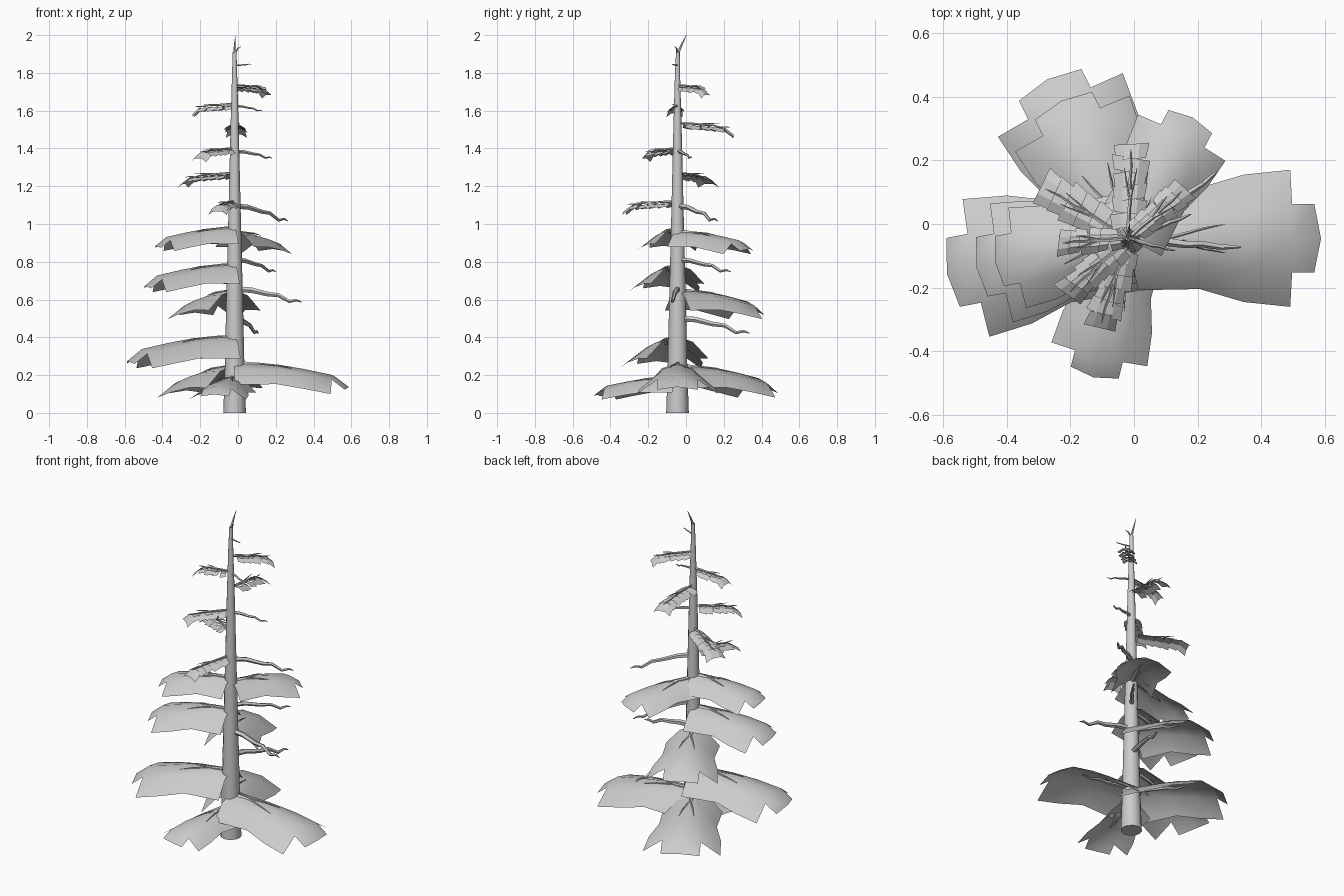
import bpy, bmesh, math, random
from mathutils import Vector

if "Cube" in bpy.data.objects:
    bpy.data.objects.remove(bpy.data.objects["Cube"])

random.seed(4)
CX, CY = -0.018, -0.045


def finish(name, bm, angle=40, normals=True):
    if normals:
        bmesh.ops.recalc_face_normals(bm, faces=bm.faces[:])
    me = bpy.data.meshes.new(name)
    bm.to_mesh(me)
    bm.free()
    ob = bpy.data.objects.new(name, me)
    bpy.context.collection.objects.link(ob)
    bpy.ops.object.select_all(action='DESELECT')
    ob.select_set(True)
    bpy.context.view_layer.objects.active = ob
    bpy.ops.object.shade_smooth_by_angle(angle=math.radians(angle))
    return ob


def tube(bm, pts, radii, sides=5):
    """Tapered tube through a few points."""
    pts = [Vector(p) for p in pts]
    rings = []
    for i, p in enumerate(pts):
        d = (pts[min(i + 1, len(pts) - 1)] - pts[max(i - 1, 0)]).normalized()
        ref = Vector((0, 1, 0)) if abs(d.z) > 0.7 else Vector((0, 0, 1))
        u = d.cross(ref).normalized()
        v = u.cross(d)
        rings.append([bm.verts.new(p + radii[i] * (u * math.cos(k * math.tau / sides)
                                                   + v * math.sin(k * math.tau / sides)))
                      for k in range(sides)])
    for a, b in zip(rings, rings[1:]):
        for k in range(sides):
            bm.faces.new((a[k], a[(k + 1) % sides], b[(k + 1) % sides], b[k]))
    bm.faces.new(rings[0][::-1])
    bm.faces.new(rings[-1])


def placer(a):
    """Local (along, across, height) to world, turned by a about the trunk."""
    c, s = math.cos(a), math.sin(a)
    return lambda r, w, z: Vector((CX + r * c - w * s, CY + r * s + w * c, z))


def crooked(bm, a, length, z0, drop, rad):
    """Drooping bare branch with a kinked end."""
    P = placer(a)
    shape = [(0, 0, 0), (.25, .006, -.08), (.5, -.008, -.4), (.66, .006, -.5),
             (.82, -.006, -1.0), (.93, .004, -.9), (1, .006, -1.05)]
    pts = [P(r * length, w * length, z0 + h * drop) for r, w, h in shape]
    tube(bm, pts, [rad * k for k in (1, .9, .75, .65, .55, .4, .15)])


def sheet(bm, grid):
    rows = [[bm.verts.new(p) for p in row] for row in grid]
    for a, b in zip(rows, rows[1:]):
        for k in range(len(a) - 1):
            bm.faces.new((a[k], b[k], b[k + 1], a[k + 1]))
    return rows


# Trunk and crooked leader
bm = bmesh.new()
tube(bm, [(CX, CY, 0), (CX, CY, .2), (CX, CY, .6), (CX, CY, 1), (CX, CY, 1.5),
          (CX, CY, 1.78), (CX, CY + .002, 1.91)],
     [.06, .053, .044, .034, .022, .014, .010], 12)
tube(bm, [(CX, CY, 1.9), (CX + .002, -.02, 1.955), (-.013, .002, 2.0)], [.008, .005, .001])
tube(bm, [(CX, CY, 1.9), (.0, -.05, 1.93), (.016, -.06, 1.94)], [.006, .004, .001])
finish("trunk", bm)

# Large drooping boughs: angle, length, height, half width
boughs = [(0, .605, .265, .215), (191, .58, .405, .22), (191, .485, .785, .19),
          (190, .425, .98, .16), (117, .56, .25, .22), (116, .48, .65, .20),
          (62, .43, .96, .155), (256, .45, .19, .155)]
for i, (deg, L, z0, w) in enumerate(boughs):
    a = math.radians(deg)
    P = placer(a)
    k = w / .215
    bm = bmesh.new()
    prof = [(0, .76, 0, .115), (.37, .74, -.008, .105), (.6, .93, -.032, .105), (.86, 1, -.065, .10)]
    grid = []
    for r, hw, h, dip in prof:
        grid.append([P(L * r - .012 * abs(u) * (r > .8), u * w * hw,
                       z0 + h * k - dip * k * abs(u) ** 2) for u in (-1, -.5, 0, .5, 1)])
    rows = sheet(bm, grid)
    # folded tip flap
    tip = [bm.verts.new(P(L * r, u * w, z0 - d * k))
           for r, u, d in ((.965, -.5, .142), (1, 0, .128), (.965, .5, .142))]
    end = rows[-1][1:4]
    for j in range(2):
        bm.faces.new((end[j], tip[j], tip[j + 1], end[j + 1]))
    finish("bough_%d" % (i + 1), bm, 35, False)
    # woody stem with forks
    bm = bmesh.new()
    crooked(bm, a, L * .6, z0 - .004, .035 * k, .013)
    for s in (-1, 1):
        tube(bm, [P(L * .2, 0, z0 - .004), P(L * .38, s * .03, z0 - .014 * k),
                  P(L * .5, s * .045, z0 - .03 * k)], [.006, .004, .001])
    finish("bough_stem_%d" % (i + 1), bm)

# Small upper boughs with shingled needle cards: tip x, tip y, height, drop
sprays = [(.16, .11, 1.73, .014), (-.235, -.06, 1.63, .012), (-.008, .25, 1.53, .022),
          (-.21, -.22, 1.395, .015), (-.29, .12, 1.265, .02), (-.108, -.325, 1.115, .015)]
for i, (tx, ty, z0, drop) in enumerate(sprays):
    a = math.atan2(ty - CY, tx - CX)
    L = math.hypot(tx - CX, ty - CY)
    P = placer(a)
    bm = bmesh.new()
    for j in range(6):
        r0, r1 = L * (.12 + .145 * j), L * (.12 + .145 * (j + 1)) + .004
        h0 = z0 - drop * (j / 6) ** 1.5 + .003
        h1 = z0 - drop * ((j + 1) / 6) ** 1.5 - .004
        if j == 5:
            h1 -= .022
        w = .19 * L * random.uniform(.85, 1.1)
        sk = random.uniform(-.012, .012)
        sheet(bm, [[P(r0 + sk * u, u * w * .85, h0 - .024 * abs(u) ** 1.5) for u in (-1, -.45, .45, 1)],
                   [P(r1 + sk * u, u * w, h1 - .026 * abs(u) ** 1.5) for u in (-1, -.45, .45, 1)]])
    finish("needle_spray_%d" % (i + 1), bm, 20, False)
    bm = bmesh.new()
    crooked(bm, a, L * .95, z0 + .004, drop, .007)
    for s in (-1, 1):
        tube(bm, [P(L * .4, 0, z0), P(L * .6, s * .012, z0 + .002),
                  P(L * .75, s * .02, z0)], [.004, .003, .001])
    finish("spray_stem_%d" % (i + 1), bm)

# Bare branches: tip x, tip y, height, drop, radius
bare = [(.265, .165, 1.095, .075, .015), (.2, .235, .81, .06, .014), (.335, -.075, .655, .065, .017),
        (.11, .335, .5, .075, .017), (.18, .03, 1.385, .035, .010), (.13, -.085, 1.625, .025, .007),
        (.07, -.075, 1.84, -.006, .005)]
for i, (tx, ty, z0, drop, rad) in enumerate(bare):
    bm = bmesh.new()
    crooked(bm, math.atan2(ty - CY, tx - CX), math.hypot(tx - CX, ty - CY), z0, drop, rad)
    finish("bare_branch_%d" % (i + 1), bm)
